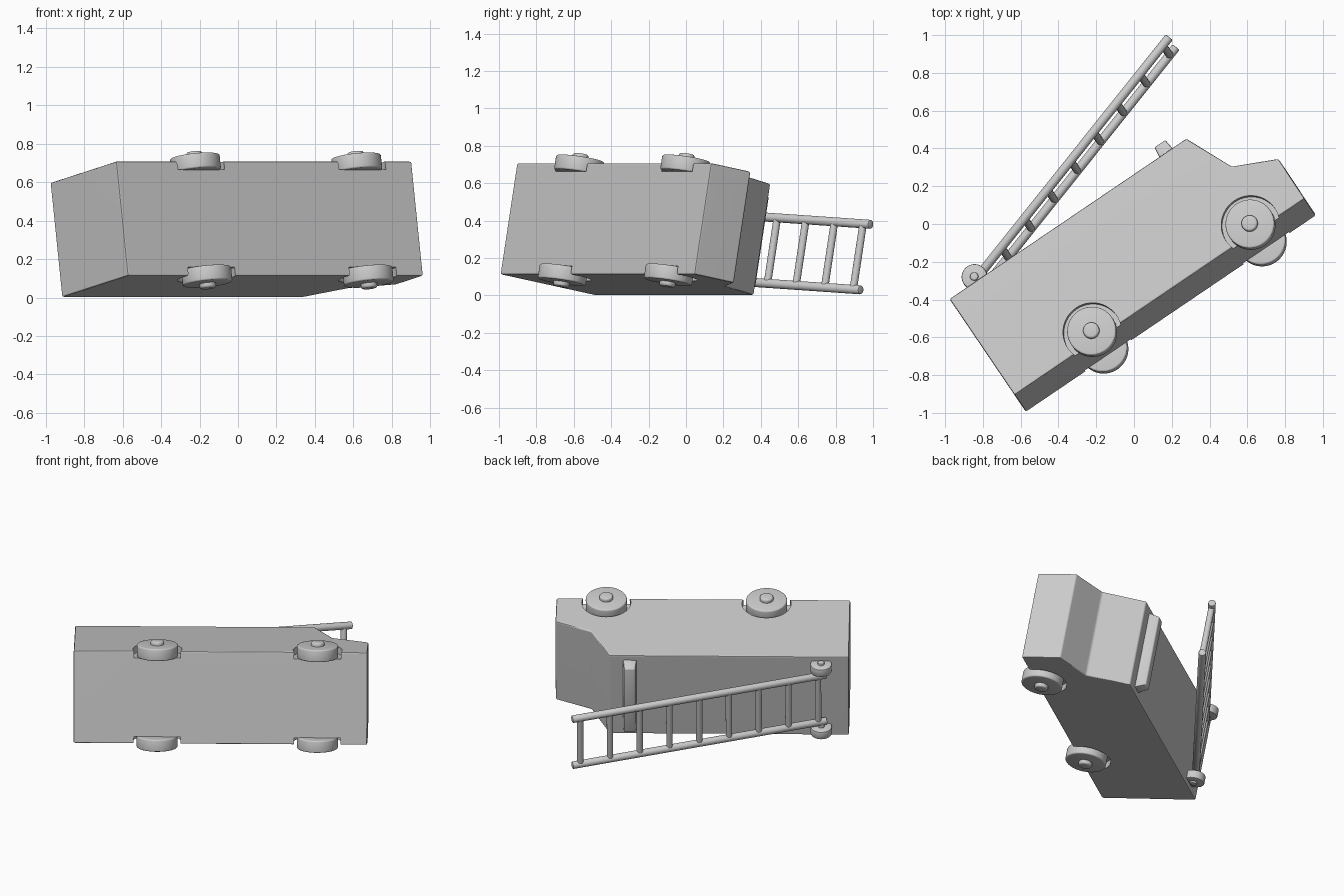
import bpy, bmesh
from math import radians, atan2, hypot
from mathutils import Matrix, Vector

cube = bpy.data.objects.get("Cube")
if cube:
    bpy.data.objects.remove(cube)

# Truck frame: X runs forward, Y runs from chassis to roof, Z runs across the width
WIDTH = 0.605
ROOF = 0.625
POSE = (Matrix.Translation((-0.572, -0.995, 0.113))
        @ Matrix.Rotation(radians(34.1), 4, 'Z')
        @ Matrix.Rotation(radians(-10.3), 4, 'X'))

grey = bpy.data.materials.new("plain grey")
grey.use_nodes = True
grey.diffuse_color = (0.6, 0.6, 0.6, 1)
grey.node_tree.nodes["Principled BSDF"].inputs["Base Color"].default_value = (0.6, 0.6, 0.6, 1)


def add_object(name, bm):
    bmesh.ops.recalc_face_normals(bm, faces=bm.faces[:])
    mesh = bpy.data.meshes.new(name)
    bm.to_mesh(mesh)
    bm.free()
    mesh.materials.append(grey)
    ob = bpy.data.objects.new(name, mesh)
    bpy.context.collection.objects.link(ob)
    ob.matrix_world = POSE
    return ob


def modify(ob, kind, **settings):
    mod = ob.modifiers.new(kind.title(), kind)
    for key, value in settings.items():
        setattr(mod, key, value)
    bpy.ops.object.select_all(action='DESELECT')
    ob.select_set(True)
    bpy.context.view_layer.objects.active = ob
    bpy.ops.object.modifier_apply(modifier=mod.name)


def finish(ob, bevel=0.0, segments=2):
    if bevel:
        modify(ob, 'BEVEL', width=bevel, segments=segments,
               limit_method='ANGLE', angle_limit=radians(30))
    bpy.ops.object.select_all(action='DESELECT')
    ob.select_set(True)
    bpy.context.view_layer.objects.active = ob
    bpy.ops.object.shade_smooth_by_angle(angle=radians(40))


def rod(name, start, end, radius, sides=32):
    start, end = Vector(start), Vector(end)
    axis = end - start
    bm = bmesh.new()
    bmesh.ops.create_cone(bm, cap_ends=True, segments=sides, radius1=radius,
                          radius2=radius, depth=axis.length)
    turn = Vector((0, 0, 1)).rotation_difference(axis).to_matrix().to_4x4()
    bm.transform(Matrix.Translation((start + end) / 2) @ turn)
    return add_object(name, bm)


def across(side, depth):
    """Height across the width at a depth outside the left (+1) or right (-1) flank."""
    return WIDTH / 2 + side * (WIDTH / 2 + depth)


# Body: extruded side profile with a sloped windscreen and short bonnet
profile = [(0, 0), (1.855, 0), (1.858, 0.257), (1.63, 0.364), (1.514, ROOF), (0, ROOF)]
bm = bmesh.new()
face = bm.faces.new([bm.verts.new((x, y, 0)) for x, y in profile])
moved = bmesh.ops.extrude_face_region(bm, geom=[face])["geom"]
bmesh.ops.translate(bm, vec=(0, 0, WIDTH),
                    verts=[v for v in moved if isinstance(v, bmesh.types.BMVert)])
body = add_object("truck_body", bm)
modify(body, 'BEVEL', width=0.01, segments=2, limit_method='ANGLE', angle_limit=radians(20))

# Wheels with hubs, set in shallow round arches
AXLE = 0.048
for end, x in (("rear", 0.528), ("front", 1.54)):
    for side, word in ((1, "left"), (-1, "right")):
        def span(inner, outer):
            return (x, AXLE, across(side, inner)), (x, AXLE, across(side, outer))
        cutter = rod("arch_cutter", *span(-0.045, 0.2), 0.155, 48)
        modify(body, 'BOOLEAN', object=cutter, operation='DIFFERENCE', solver='EXACT')
        bpy.data.objects.remove(cutter)
        finish(rod(f"{end}_{word}_wheel", *span(-0.046, 0.033), 0.13, 48), 0.009, 3)
        finish(rod(f"{end}_{word}_hub", *span(0.0, 0.058), 0.043), 0.012, 3)

finish(body)
modify(body, 'WEIGHTED_NORMAL', keep_sharp=True)

# Roof light bar: tapered block across the cab
bm = bmesh.new()
bmesh.ops.create_cube(bm, size=1)
for v in bm.verts:
    taper = v.co.y > 0
    v.co.x *= 0.07 if taper else 0.088
    v.co.z *= 0.49 if taper else 0.54
    v.co.y *= 0.08
    v.co += Vector((1.383, ROOF + 0.028, WIDTH / 2))
finish(add_object("light_bar", bm), 0.008)

# Ladder: two rails, rungs, and round pivot brackets on the roof
PIVOT = Vector((0.175, 0.655, 0))
TIP = Vector((1.74, 1.15, 0))
slope = (TIP - PIVOT).normalized()
foot = PIVOT - slope * 0.035
HALF = 0.178
middle = Vector((0, 0, WIDTH / 2))
for side, word in ((1, "left"), (-1, "right")):
    offset = middle + Vector((0, 0, side * HALF))
    finish(rod(f"{word}_ladder_rail", foot + offset, TIP + offset, 0.024, 24), 0.006)

    def on_pivot(depth):
        return PIVOT + Vector((0, 0, across(side, depth)))
    finish(rod(f"{word}_ladder_bracket", on_pivot(-0.09), on_pivot(-0.033), 0.068), 0.007)
    finish(rod(f"{word}_pivot_pin", on_pivot(-0.14), on_pivot(-0.02), 0.022, 24), 0.006)

for i in range(9):
    centre = PIVOT + slope * (0.02 + 0.196 * i) + middle
    reach = Vector((0, 0, HALF))
    finish(rod(f"ladder_rung_{i + 1}", centre - reach, centre + reach, 0.02, 20))
